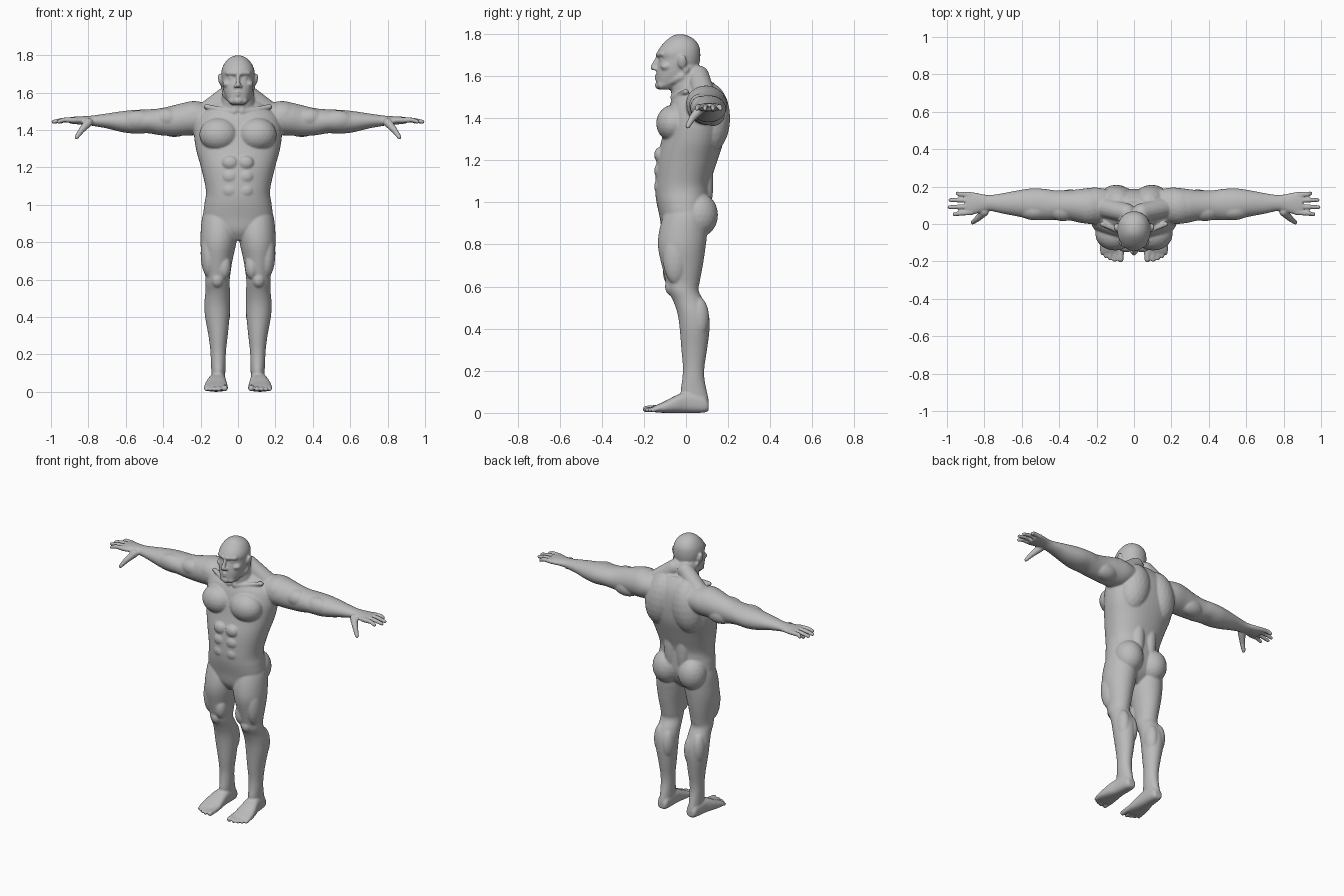
import bpy, bmesh, math
from mathutils import Vector, Matrix

bm = bmesh.new()


def loft(axis, rows, n=32, power=2.0, sub=4):
    """Skin superellipse sections. Row: position on axis, then min/max of the other two axes."""
    fine = []
    for i in range(len(rows) - 1):
        a, b, c, d = (rows[max(0, min(len(rows) - 1, i + k))] for k in (-1, 0, 1, 2))
        for k in range(sub):
            s = k / sub
            fine.append([0.5 * (2 * B + (C - A) * s + (2 * A - 5 * B + 4 * C - D) * s * s
                                + (3 * B - A - 3 * C + D) * s ** 3)
                         for A, B, C, D in zip(a, b, c, d)])
    fine.append(rows[-1])
    rings = []
    for t, u0, u1, v0, v1 in fine:
        ring = []
        for k in range(n):
            ang = 2 * math.pi * k / n
            cs, sn = math.cos(ang), math.sin(ang)
            u = (u0 + u1) / 2 + (u1 - u0) / 2 * math.copysign(abs(cs) ** (2 / power), cs)
            v = (v0 + v1) / 2 + (v1 - v0) / 2 * math.copysign(abs(sn) ** (2 / power), sn)
            co = [u, v]
            co.insert(axis, t)
            ring.append(bm.verts.new(co))
        rings.append(ring)
    for r, q in zip(rings, rings[1:]):
        for k in range(n):
            bm.faces.new((r[k], r[(k + 1) % n], q[(k + 1) % n], q[k]))
    bm.faces.new(rings[0])
    bm.faces.new(rings[-1])


def centred(rows):
    """Rows of z, half width, front, back."""
    return [(z, -w, w, y0, y1) for z, w, y0, y1 in rows]


def ball(center, size, tilt=0.0):
    m = (Matrix.Translation(center) @ Matrix.Rotation(tilt, 4, 'Y')
         @ Matrix.Diagonal((*size, 1)))
    bmesh.ops.create_icosphere(bm, subdivisions=3, radius=1, matrix=m)


def capsule(a, b, ra, rb):
    a, b = Vector(a), Vector(b)
    d = b - a
    m = Matrix.Translation((a + b) / 2) @ d.to_track_quat('Z', 'Y').to_matrix().to_4x4()
    bmesh.ops.create_cone(bm, cap_ends=True, segments=16, radius1=ra, radius2=rb,
                          depth=d.length, matrix=m)
    ball(a, (ra,) * 3)
    ball(b, (rb,) * 3)


# Arm from shoulder to palm
loft(0, [(.12, .02, .18, 1.40, 1.53), (.20, .0, .195, 1.375, 1.55), (.28, .005, .188, 1.37, 1.547),
         (.35, .02, .18, 1.367, 1.53), (.42, .022, .18, 1.372, 1.515), (.48, .02, .188, 1.382, 1.51),
         (.55, .025, .19, 1.38, 1.507), (.62, .04, .18, 1.388, 1.50), (.70, .055, .165, 1.408, 1.488),
         (.77, .07, .155, 1.42, 1.478), (.81, .065, .16, 1.428, 1.474), (.86, .05, .17, 1.43, 1.472),
         (.90, .052, .168, 1.435, 1.468)])
ball((.235, .095, 1.472), (.105, .095, .083))     # deltoid
ball((.38, .07, 1.462), (.08, .055, .055))        # biceps
ball((.34, .13, 1.42), (.09, .055, .058))         # triceps
ball((.53, .07, 1.45), (.09, .05, .055))          # forearm

# Fingers and thumb
for y0, y1, tip in ((.062, .052, .960), (.094, .090, .987), (.127, .128, .982), (.156, .164, .945)):
    mid = (.93, (y0 + y1) / 2, 1.454)
    capsule((.87, y0, 1.452), mid, .015, .013)
    capsule(mid, (tip, y1, 1.444), .013, .011)
capsule((.80, .065, 1.44), (.835, .03, 1.40), .024, .017)
capsule((.835, .03, 1.40), (.863, .008, 1.361), .017, .012)

# Leg
loft(2, [(.03, .068, .138, .0, .108), (.06, .07, .14, -.01, .108), (.10, .068, .142, -.025, .10),
         (.16, .066, .145, -.018, .088), (.22, .064, .148, -.015, .088), (.30, .055, .158, -.022, .10),
         (.40, .045, .176, -.03, .112), (.47, .042, .18, -.04, .108), (.53, .042, .175, -.06, .085),
         (.58, .045, .175, -.085, .06), (.62, .042, .175, -.095, .065), (.70, .03, .188, -.115, .08),
         (.78, .012, .20, -.132, .092), (.85, .002, .20, -.13, .10), (.93, .01, .192, -.11, .10),
         (1.0, .04, .17, -.08, .08)])
ball((.11, -.065, .60), (.036, .035, .045))       # kneecap
ball((.083, .06, .43), (.042, .052, .10))         # inner calf
ball((.137, .06, .45), (.042, .050, .10))         # outer calf
ball((.075, -.07, .67), (.038, .04, .07))         # inner thigh
ball((.155, -.05, .74), (.045, .06, .13))         # outer thigh

# Foot and toes
loft(1, [(.108, .08, .13, .012, .05), (.09, .07, .14, .002, .08), (.05, .066, .147, .0, .095),
         (.0, .064, .155, .0, .10), (-.05, .06, .17, .0, .082), (-.10, .055, .18, .0, .056),
         (-.14, .055, .182, .002, .038), (-.155, .06, .178, .006, .03)], power=2.6)
for x, tip, r in ((.071, -.190, .016), (.102, -.192, .012), (.127, -.184, .0115),
                  (.150, -.172, .011), (.171, -.157, .010)):
    capsule((x, -.13, .022), (x, tip, r + .002), r + .002, r)

# Torso muscles
ball((.102, -.055, 1.375), (.105, .087, .09))     # chest
ball((.095, .11, 1.40), (.105, .10, .17), -.15)   # upper back
ball((.045, .085, 1.10), (.045, .045, .18))       # lower back
ball((.092, .06, .94), (.09, .092, .107))         # buttock
for z in (1.075, 1.15, 1.225):
    ball((.042, -.125, z), (.042, .026, .037))    # abdomen
capsule((.04, .06, 1.60), (.17, .09, 1.495), .05, .055)         # trapezius
capsule((.02, -.062, 1.495), (.17, .0, 1.525), .012, .014)      # collarbone
capsule((.075, .0, 1.63), (.018, -.062, 1.50), .018, .013)      # neck muscle

# Face halves
capsule((.012, -.134, 1.702), (.055, -.112, 1.704), .011, .012)  # brow
ball((.035, -.114, 1.678), (.014, .012, .009))                   # eye
ball((.055, -.092, 1.645), (.028, .03, .02))                     # cheekbone
ball((.013, -.146, 1.634), (.011, .013, .009))                   # nostril
capsule((.068, -.02, 1.597), (.03, -.115, 1.557), .02, .02)      # jaw
for z in (1.601, 1.588):
    capsule((0, -.142, z), (.026, -.128, z - .002), .008, .004)  # lips
ball((.094, -.018, 1.668), (.012, .022, .034), .2)               # ear

# Copy every paired part to the other side
pair = bmesh.ops.duplicate(bm, geom=bm.verts[:] + bm.edges[:] + bm.faces[:])["geom"]
for v in pair:
    if isinstance(v, bmesh.types.BMVert):
        v.co.x *= -1

# Trunk
loft(2, centred([(.81, .05, -.08, .03), (.86, .13, -.112, .08), (.93, .182, -.125, .11),
                 (1.0, .18, -.14, .115), (1.05, .172, -.146, .115), (1.10, .175, -.146, .118),
                 (1.20, .198, -.138, .15), (1.30, .225, -.115, .18), (1.40, .235, -.095, .188),
                 (1.48, .21, -.07, .18), (1.53, .15, -.03, .16), (1.57, .09, -.01, .13)]),
     n=48, power=2.25)
# Neck
loft(2, centred([(1.46, .11, -.06, .16), (1.53, .095, -.072, .14), (1.58, .085, -.07, .095),
                 (1.65, .078, -.06, .062)]))
# Head
loft(2, centred([(1.535, .035, -.13, -.05), (1.555, .055, -.14, -.02), (1.60, .075, -.141, .03),
                 (1.65, .085, -.135, .06), (1.68, .088, -.128, .067), (1.71, .089, -.136, .068),
                 (1.74, .081, -.12, .063), (1.77, .062, -.092, .044), (1.79, .036, -.065, .012),
                 (1.798, .012, -.042, -.015)]), power=2.15)
# Nose and chin
capsule((0, -.134, 1.69), (0, -.157, 1.64), .009, .013)
ball((0, -.128, 1.556), (.026, .02, .02))

bmesh.ops.recalc_face_normals(bm, faces=bm.faces[:])
mesh = bpy.data.meshes.new("body")
bm.to_mesh(mesh)
bm.free()
body = bpy.data.objects.new("body", mesh)
bpy.context.collection.objects.link(body)

# Fuse all parts into one soft skin
fuse = body.modifiers.new("fuse", 'REMESH')
fuse.mode = 'VOXEL'
fuse.voxel_size = 0.0055
fuse.use_smooth_shade = True
soft = body.modifiers.new("soften", 'SMOOTH')
soft.factor = 0.5
soft.iterations = 6

skin = bpy.data.materials.new("grey skin")
skin.diffuse_color = (0.5, 0.5, 0.5, 1)
mesh.materials.append(skin)
